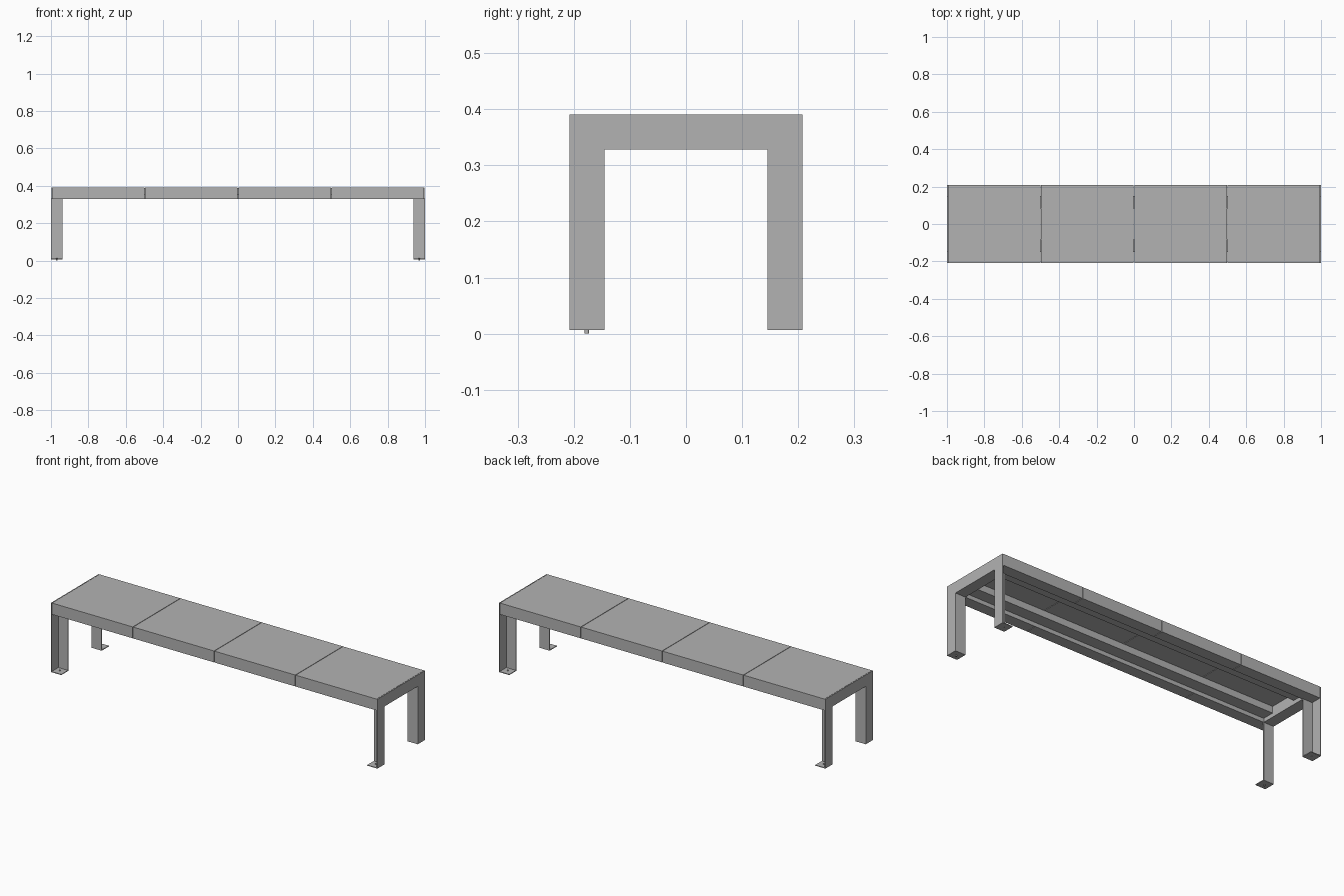
import bpy
import bmesh

cube = bpy.data.objects.get("Cube")
if cube:
    bpy.data.objects.remove(cube)

metal = bpy.data.materials.new("grey sheet metal")
metal.use_nodes = True
GREY = (0.45, 0.45, 0.45, 1)
metal.diffuse_color = GREY
metal.node_tree.nodes["Principled BSDF"].inputs["Base Color"].default_value = GREY

T = 0.004                   # sheet thickness
HALF, SIDE = 1.0, 0.208     # half length, half depth
TOP, RIM, BASE = 0.391, 0.328, 0.007
W = 0.0625                  # leg and lip width
INNER = SIDE - W
GAP = 0.0015                # half the seam between panels


def finish(name, bm):
    bmesh.ops.recalc_face_normals(bm, faces=bm.faces)
    mesh = bpy.data.meshes.new(name)
    bm.to_mesh(mesh)
    bm.free()
    mesh.materials.append(metal)
    obj = bpy.data.objects.new(name, mesh)
    bpy.context.collection.objects.link(obj)
    return obj


def box(name, a, b):
    """Box between two opposite corners."""
    bm = bmesh.ops.create_cube
    shape = bmesh.new()
    bm(shape, size=1)
    for v in shape.verts:
        for i in range(3):
            v.co[i] = (a[i] + b[i]) / 2 + v.co[i] * abs(b[i] - a[i])
    return finish(name, shape)


def extrude_x(name, outline, x0, x1):
    """Extrude a closed y-z outline from x0 to x1."""
    bm = bmesh.new()
    face = bm.faces.new([bm.verts.new((x0, y, z)) for y, z in outline])
    out = bmesh.ops.extrude_face_region(bm, geom=[face])
    for v in out["geom"]:
        if isinstance(v, bmesh.types.BMVert):
            v.co.x = x1
    return finish(name, bm)


# Four folded seat panels with front and back skirts
fold = [(-SIDE, RIM + T), (-SIDE, TOP), (SIDE, TOP), (SIDE, RIM + T),
        (SIDE - T, RIM + T), (SIDE - T, TOP - T),
        (T - SIDE, TOP - T), (T - SIDE, RIM + T)]
length = (HALF - T) / 2
for i in range(4):
    start = -HALF + T + i * length
    extrude_x(f"seat_panel_{i + 1}", fold, start + GAP, start + length - GAP)
    for s, side in ((-1, "front"), (1, "back")):
        box(f"{side}_skirt_lip_{i + 1}", (start + GAP, s * SIDE, RIM),
            (start + length - GAP, s * INNER, RIM + T))

# Stepped rails under the seat
LEDGE, STEP = 0.35, 0.079
for s, side in ((-1, "front"), (1, "back")):
    box(f"{side}_lip_return", (W - HALF, s * INNER, RIM),
        (HALF - W, s * (INNER + T), LEDGE + T))
    box(f"{side}_rail_ledge", (W - HALF, s * INNER, LEDGE),
        (HALF - W, s * STEP, LEDGE + T))
    box(f"{side}_rail_web", (W - HALF, s * STEP, LEDGE),
        (HALF - W, s * (STEP + T), TOP - T))

# End frames with angled legs, feet and foot bolts
arch = [(-SIDE, BASE), (-SIDE, TOP), (SIDE, TOP), (SIDE, BASE),
        (INNER, BASE), (INNER, RIM), (-INNER, RIM), (-INNER, BASE)]
for e, end in ((-1, "right"), (1, "left")):
    extrude_x(f"{end}_end_plate", arch, e * HALF, e * (HALF - T))
    inside = e * (HALF - W)
    box(f"{end}_end_lip", (e * (HALF - T), -INNER, RIM), (inside, INNER, RIM + T))
    box(f"{end}_end_web", (inside, -INNER, RIM), (inside + e * T, INNER, TOP - T))
    for s, side in ((-1, "front"), (1, "back")):
        name = f"{side}_{end}"
        box(f"{name}_leg_flange", (e * (HALF - T), s * INNER, BASE),
            (inside, s * (INNER + T), RIM + T))
        box(f"{name}_foot", (e * HALF, s * INNER, BASE),
            (inside, s * SIDE, BASE + T))
        bolt = bmesh.new()
        low = 0 if s < 0 else BASE - 0.0005
        high = BASE + 2 * T
        bmesh.ops.create_cone(bolt, cap_ends=True, segments=12, radius1=T,
                              radius2=T, depth=high - low)
        bmesh.ops.translate(bolt, verts=bolt.verts, vec=(
            e * (HALF - W / 2), s * (SIDE - W / 2), (low + high) / 2))
        finish(f"{name}_foot_bolt", bolt)
